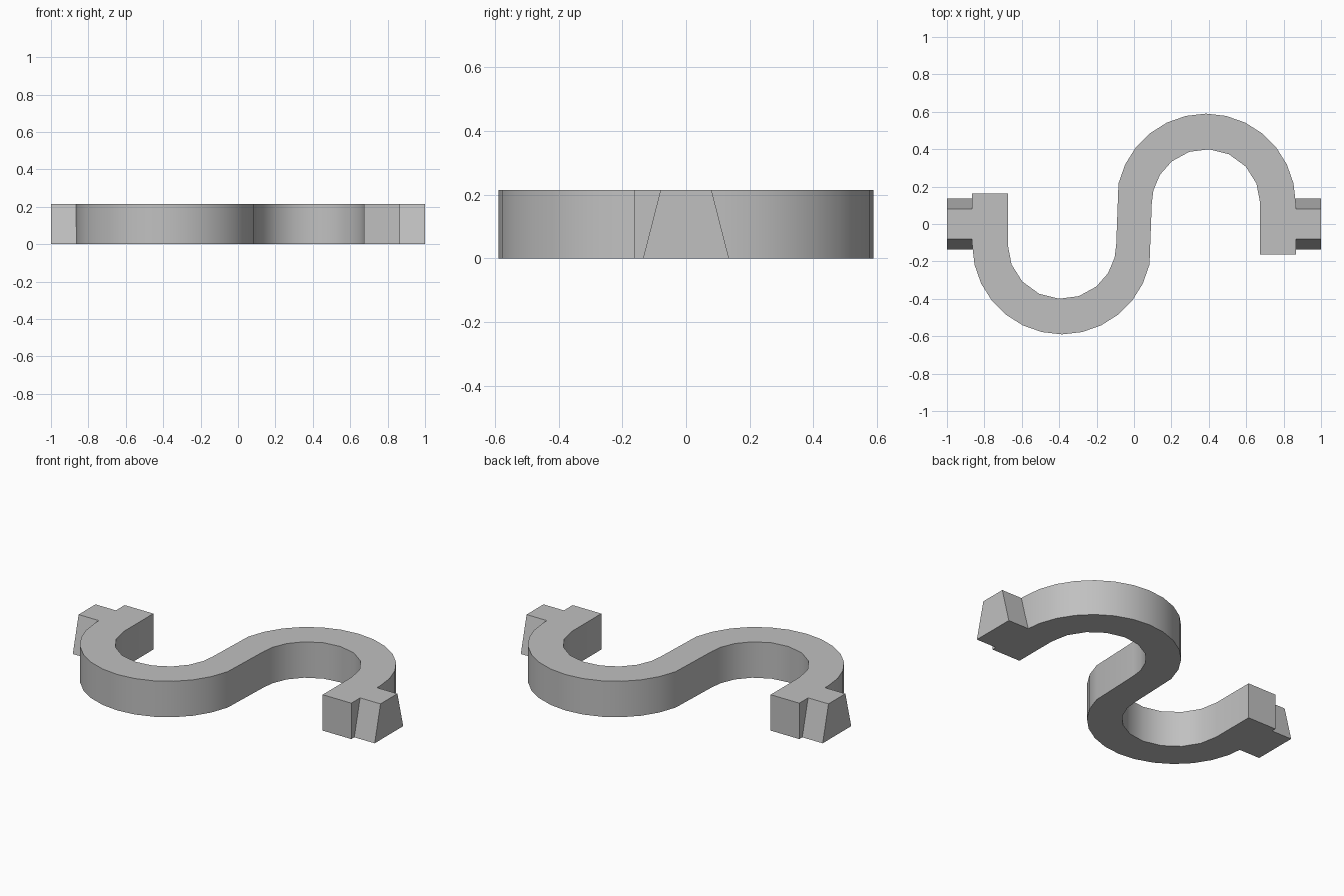
import bpy, bmesh
from math import cos, sin, radians
from mathutils import Vector

if "Cube" in bpy.data.objects:
    bpy.data.objects.remove(bpy.data.objects["Cube"])

HEIGHT = 0.215
CENTRE = Vector((0.385, 0.11))
OUTER, INNER = 0.48, 0.29
LEG_END = -0.163

grey = bpy.data.materials.new("plain_grey")
grey.use_nodes = True
grey.diffuse_color = (0.53, 0.53, 0.53, 1)
grey.node_tree.nodes["Principled BSDF"].inputs["Base Color"].default_value = grey.diffuse_color


def prism(name, outline, depth):
    """Extrude a closed 3D outline along the depth vector."""
    bm = bmesh.new()
    face = bm.faces.new([bm.verts.new(p) for p in outline])
    grown = bmesh.ops.extrude_face_region(bm, geom=[face], use_keep_orig=True)
    moved = [g for g in grown["geom"] if isinstance(g, bmesh.types.BMVert)]
    bmesh.ops.translate(bm, verts=moved, vec=depth)
    bmesh.ops.recalc_face_normals(bm, faces=bm.faces)
    mesh = bpy.data.meshes.new(name)
    bm.to_mesh(mesh)
    bm.free()
    mesh.materials.append(grey)
    obj = bpy.data.objects.new(name, mesh)
    bpy.context.collection.objects.link(obj)
    return obj


def arc(radius, angles):
    return [CENTRE + radius * Vector((cos(radians(a)), sin(radians(a)))) for a in angles]


# Half of the S: straight leg, arch, then down to the origin
step = 90 / 7
outer = arc(OUTER, [i * step for i in range(14)])
inner = arc(INNER, [0, 21.5, 43, 65, 87, 108, 129, 148, 166, 180])[::-1]
leg = [Vector((CENTRE.x + r, LEG_END)) for r in (INNER, OUTER)]
half = inner + leg + outer

# Second half is the same outline turned half a revolution
outline = half + [-p for p in half]
body = prism("curved_body", [(p.x, p.y, 0) for p in outline], (0, 0, HEIGHT))
bpy.context.view_layer.objects.active = body
body.select_set(True)
bpy.ops.object.shade_smooth_by_angle(angle=radians(30))

# Tapered tabs at both ends, wider at the base
for side, name in ((1, "left_tab"), (-1, "right_tab")):
    profile = ((-0.135, 0), (0.135, 0), (0.08, HEIGHT), (-0.08, HEIGHT))
    prism(name, [(side * 0.863, y, z) for y, z in profile], (side * 0.137, 0, 0))
